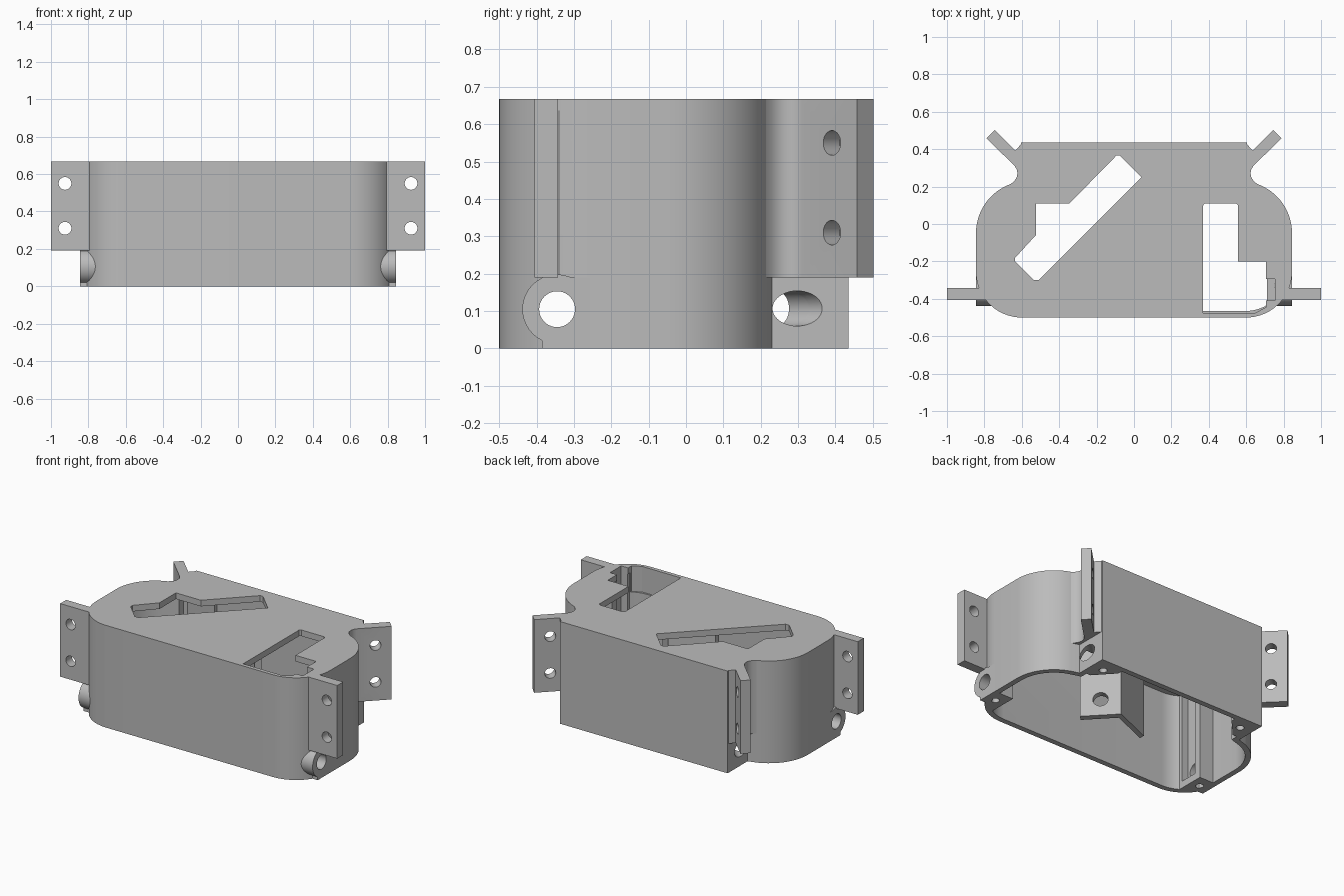
import bpy, bmesh, math
from mathutils import Vector, Matrix

if "Cube" in bpy.data.objects:
    bpy.data.objects.remove(bpy.data.objects["Cube"], do_unlink=True)

grey = bpy.data.materials.new("plain_grey")
grey.use_nodes = True
grey.diffuse_color = (0.5, 0.5, 0.5, 1)
grey.node_tree.nodes["Principled BSDF"].inputs["Base Color"].default_value = (0.5, 0.5, 0.5, 1)

H = 0.667      # full height
LOW = 0.19     # underside of tabs and wings
WALL = 0.035
PLATE = H - 0.04


def finish(name, bm):
    bmesh.ops.recalc_face_normals(bm, faces=bm.faces[:])
    me = bpy.data.meshes.new(name)
    bm.to_mesh(me)
    bm.free()
    me.materials.append(grey)
    ob = bpy.data.objects.new(name, me)
    bpy.context.collection.objects.link(ob)
    return ob


def prism(name, pts, z0, z1):
    bm = bmesh.new()
    face = bm.faces.new([bm.verts.new((x, y, z0)) for x, y in pts])
    ext = bmesh.ops.extrude_face_region(bm, geom=[face])
    verts = [g for g in ext["geom"] if isinstance(g, bmesh.types.BMVert)]
    bmesh.ops.translate(bm, verts=verts, vec=(0, 0, z1 - z0))
    return finish(name, bm)


def box(name, x0, x1, y0, y1, z0, z1):
    return prism(name, [(x0, y0), (x1, y0), (x1, y1), (x0, y1)], z0, z1)


def rod(name, centre, axis, radius, length):
    bm = bmesh.new()
    turn = Vector((0, 0, 1)).rotation_difference(Vector(axis)).to_matrix().to_4x4()
    bmesh.ops.create_cone(bm, cap_ends=True, segments=40, radius1=radius, radius2=radius,
                          depth=length, matrix=Matrix.Translation(centre) @ turn)
    return finish(name, bm)


def cut(ob, cutters):
    for c in cutters:
        mod = ob.modifiers.new("cut", "BOOLEAN")
        mod.operation = "DIFFERENCE"
        mod.solver = "EXACT"
        mod.object = c
    graph = bpy.context.evaluated_depsgraph_get()
    me = bpy.data.meshes.new_from_object(ob.evaluated_get(graph))
    ob.modifiers.clear()
    ob.data = me


def drop(cutters):
    for c in cutters:
        bpy.data.objects.remove(c, do_unlink=True)


def arc(cx, cy, r, a0, a1, n):
    angles = [math.radians(a0 + (a1 - a0) * i / n) for i in range(n + 1)]
    return [(cx + r * math.cos(a), cy + r * math.sin(a)) for a in angles]


def mirror(pts, s):
    return [(s * x, y) for x, y in pts]


def inset(pts, d):
    # mitred offset of a counter-clockwise outline
    out = []
    for i, p in enumerate(pts):
        a, b, c = Vector(pts[i - 1]), Vector(p), Vector(pts[(i + 1) % len(pts)])
        u, v = (b - a).normalized(), (c - b).normalized()
        n1, n2 = Vector((-u.y, u.x)), Vector((-v.y, v.x))
        out.append(tuple(b + (n1 + n2) * d / (1 + n1.dot(n2))))
    return out


# Housing shell, open underneath
half = (arc(0.6, -0.255, 0.245, -90, 0, 16) + arc(0.565, -0.05, 0.28, 0, 70, 16)
        + [(0.605, 0.23), (0.605, 0.435)])
outline = half + mirror(half, -1)[::-1]
shell = prism("housing_shell", outline, 0, H)
cavity = prism("cavity", inset(outline, WALL), -0.1, PLATE)

# Openings in the top plate
slot = prism("slot", [(-0.095, 0.365), (-0.075, 0.365), (0.04, 0.25), (-0.51, -0.3), (-0.535, -0.3),
                      (-0.635, -0.2), (-0.635, -0.18), (-0.525, -0.06), (-0.525, 0.11),
                      (-0.345, 0.11)], 0.5, 0.8)
port = prism("port", [(0.37, 0.1), (0.38, 0.11), (0.545, 0.11), (0.555, 0.1), (0.555, -0.2),
                      (0.705, -0.2), (0.705, -0.445), (0.65, -0.475), (0.37, -0.475)], 0.5, 0.8)

# Pin holes along the front corners and diagonal holes at the back corners
pins = [rod("front_pin", (0, -0.345, 0.105), (1, 0, 0), 0.048, 3)]
bolts, nuts, screws = [], [], []
for s in (1, -1):
    pins.append(rod("back_pin", (s * 0.605, 0.298, 0.107), (s, 1, 0), 0.047, 0.7))
    top = 0.8 if s == 1 else PLATE
    nuts.append(box("nut_slot", *sorted((s * 0.69, s * 0.755)), -0.41, -0.295, 0.045, top))
    for x, y in ((0.52, 0.34), (0.775, -0.33)):
        screws.append(rod("screw", (s * x, y, 0), (0, 0, 1), 0.024, 0.1))
    for z in (0.31, 0.55):
        bolts.append(rod("tab_bolt", (s * 0.925, -0.37, z), (0, 1, 0), 0.034, 0.4))
        bolts.append(rod("wing_bolt", (s * 0.71, 0.4, z), (s, -1, 0), 0.033, 0.16))
cut(shell, [cavity, slot, port] + pins + nuts)

for s, side in ((1, "left"), (-1, "right")):
    # Front mounting tab
    tab = box(side + "_front_tab", *sorted((s * 0.78, s)), -0.405, -0.343, LOW, H)
    # Angled back wing with its fillet into the side
    wing = prism(side + "_back_wing", mirror(
        [(0.59, 0.2), (0.66, 0.213), (0.64, 0.229), (0.627, 0.25), (0.623, 0.272), (0.627, 0.292),
         (0.638, 0.31), (0.788, 0.458), (0.745, 0.502), (0.634, 0.393), (0.597, 0.434),
         (0.585, 0.42)], s), LOW, H)
    for part in (tab, wing):
        cut(part, bolts)
    # Pin lug: square block plus round boss
    lug = box(side + "_pin_lug", *sorted((s * 0.79, s * 0.845)), -0.385, -0.25, 0, LOW)
    boss = rod(side + "_pin_boss", (s * 0.793, -0.345, 0.105), (1, 0, 0), 0.093, 0.104)
    # Corner columns inside the shell
    front_col = prism(side + "_front_column", mirror(
        [(0.71, -0.46), (0.78, -0.41), (0.83, -0.34), (0.83, -0.25), (0.71, -0.25)], s), 0, PLATE + 0.01)
    back_col = prism(side + "_back_column", mirror(
        [(0.43, 0.42), (0.43, 0.37), (0.54, 0.25), (0.59, 0.25), (0.59, 0.42)], s), 0, PLATE + 0.01)
    for part in (lug, boss, front_col, back_col):
        cut(part, pins + nuts + screws)

# Inner diagonal bracket with a shaft hole, and the rib beside it
bracket = prism("inner_bracket", [(0.28, -0.155), (0.115, 0.02), (0.085, -0.01), (0.25, -0.185)], 0, PLATE + 0.01)
shaft = rod("shaft", (0.185, -0.08, 0.107), (1, 1, 0), 0.045, 0.3)
cut(bracket, [shaft])
prism("inner_rib", [(0.115, 0.02), (-0.15, -0.09), (-0.15, -0.125), (0.1, -0.02)], 0, PLATE + 0.01)

drop([cavity, slot, port, shaft] + pins + nuts + screws + bolts)

# Smooth the curves, keep the corners sharp
bpy.ops.object.select_all(action="DESELECT")
for ob in bpy.context.collection.objects:
    if ob.type == "MESH":
        ob.select_set(True)
        bpy.context.view_layer.objects.active = ob
bpy.ops.object.shade_smooth_by_angle(angle=math.radians(25))
